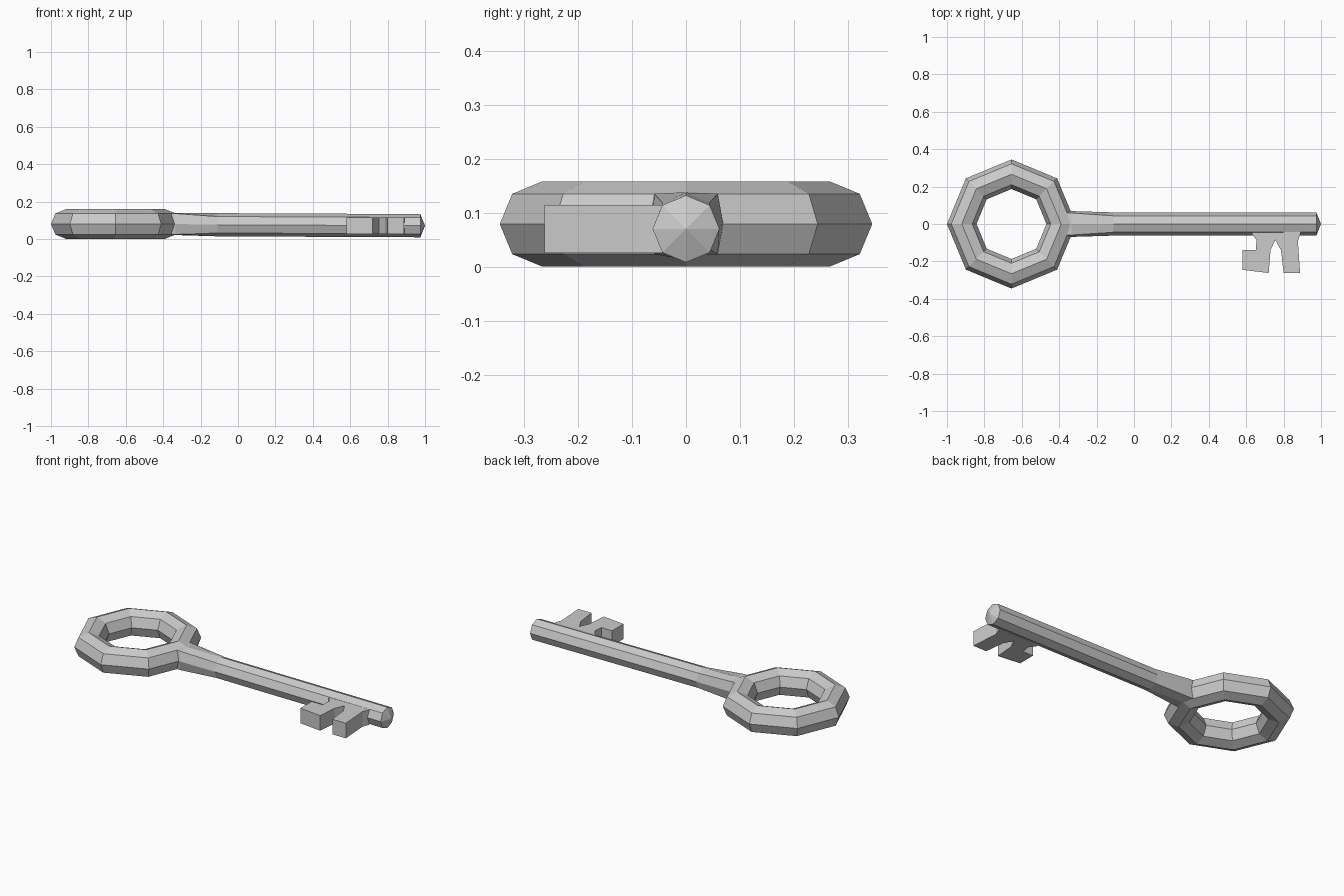
import bpy, bmesh
from math import cos, sin, pi

if "Cube" in bpy.data.objects:
    bpy.data.objects.remove(bpy.data.objects["Cube"])


def make_object(name, bm):
    bmesh.ops.recalc_face_normals(bm, faces=bm.faces)
    mesh = bpy.data.meshes.new(name)
    bm.to_mesh(mesh)
    bm.free()
    obj = bpy.data.objects.new(name, mesh)
    bpy.context.collection.objects.link(obj)
    return obj


def octagon(r, cz):
    return [(r * cos(i * pi / 4), cz + r * sin(i * pi / 4)) for i in range(8)]


# Octagonal bow (ring handle)
bpy.ops.mesh.primitive_torus_add(major_segments=8, minor_segments=8,
                                 major_radius=0.266, minor_radius=0.079,
                                 location=(-0.655, 0, 0.08))
bpy.context.object.name = "bow_ring"

# Shaft: squarish flare at the bow, octagonal rod, shallow pointed end
flare = [(0.069, 0.08), (0.059, 0.136), (0, 0.139), (-0.059, 0.136),
         (-0.069, 0.08), (-0.059, 0.024), (0, 0.021), (-0.059 * -1, 0.024)]
sections = [(-0.385, flare), (-0.335, flare),
            (-0.11, octagon(0.062, 0.076)), (0.975, octagon(0.062, 0.071))]
bm = bmesh.new()
rings = [[bm.verts.new((x, y, z)) for y, z in sec] for x, sec in sections]
for a, b in zip(rings, rings[1:]):
    for i in range(8):
        j = (i + 1) % 8
        bm.faces.new((a[i], a[j], b[j], b[i]))
bm.faces.new(rings[0])
tip = bm.verts.new((1.0, 0, 0.071))
for i in range(8):
    bm.faces.new((rings[-1][i], rings[-1][(i + 1) % 8], tip))
make_object("shaft", bm)

# Toothed bit: outline extruded upward
outline = [(0.63, -0.03), (0.63, -0.053), (0.655, -0.085), (0.651, -0.14),
           (0.58, -0.14), (0.58, -0.245), (0.72, -0.262), (0.73, -0.14),
           (0.755, -0.085), (0.786, -0.14), (0.80, -0.262), (0.888, -0.262),
           (0.876, -0.09), (0.89, -0.053), (0.89, -0.03)]
bm = bmesh.new()
face = bm.faces.new([bm.verts.new((x, y, 0.026)) for x, y in outline])
ext = bmesh.ops.extrude_face_region(bm, geom=[face], use_keep_orig=True)
top = [v for v in ext["geom"] if isinstance(v, bmesh.types.BMVert)]
bmesh.ops.translate(bm, verts=top, vec=(0, 0, 0.089))
make_object("key_bit", bm)
